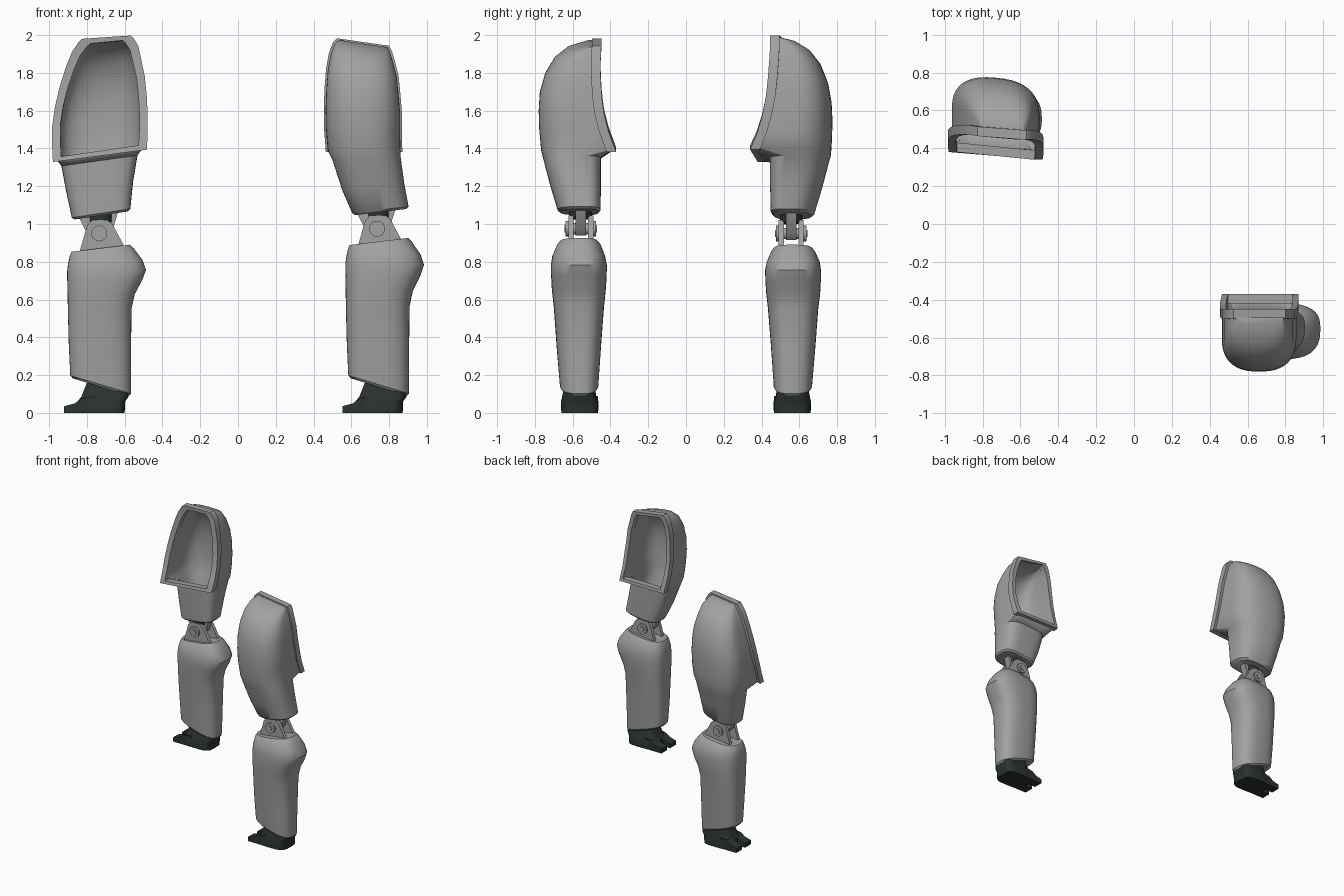
import bpy, bmesh, math

if "Cube" in bpy.data.objects:
    bpy.data.objects.remove(bpy.data.objects["Cube"])


def material(name, c):
    m = bpy.data.materials.new(name)
    m.diffuse_color = (*c, 1)
    m.use_nodes = True
    m.node_tree.nodes["Principled BSDF"].inputs["Base Color"].default_value = m.diffuse_color
    return m


SHELL = material("shell grey", (0.36, 0.36, 0.36))
METAL = material("joint grey", (0.36, 0.36, 0.36))
DARK = material("foot dark green", (0.025, 0.034, 0.027))


def make(name, verts, faces, mat, flip=False, angle=35):
    me = bpy.data.meshes.new(name)
    me.from_pydata(verts, [], [f[::-1] for f in faces] if flip else faces)
    me.materials.append(mat)
    ob = bpy.data.objects.new(name, me)
    bpy.context.collection.objects.link(ob)
    bpy.ops.object.select_all(action='DESELECT')
    ob.select_set(True)
    bpy.context.view_layer.objects.active = ob
    bpy.ops.object.shade_smooth_by_angle(angle=math.radians(angle))
    return ob


N = 48


def loft(name, rings, mat, s=1, n_out=2.5, n_in=2.5, lip=None, yaw=0, dx=0):
    """Stack rounded sections (z, x0, x1, y0, y1, tilt); open the inner side from row lip up."""
    verts, faces = [], []
    for r, (z, x0, x1, y0, y1, tilt) in enumerate(rings):
        hx, xc = (x1 - x0) / 2, (x0 + x1) / 2
        yc = y0 + (y1 - y0) * 0.45
        for i in range(N):
            t = 2 * math.pi * i / N
            c, q = math.cos(t), math.sin(t)
            n = n_out if q >= 0 else (14 if lip is not None and r >= lip else n_in)
            px = math.copysign(abs(c) ** (2 / n), c) * hx
            py = math.copysign(abs(q) ** (2 / n), q) * ((y1 - yc) if q >= 0 else (yc - y0))
            verts.append((xc + px + dx, s * (yc + py + yaw * px), z + tilt * px))
    for r in range(len(rings) - 1):
        for i in range(N):
            if lip is not None and r >= lip and 30 <= i < 42:
                continue
            j = (i + 1) % N
            faces.append((r * N + i, r * N + j, (r + 1) * N + j, (r + 1) * N + i))
    faces.append(tuple(range(N))[::-1])
    faces.append(tuple(range((len(rings) - 1) * N, len(rings) * N)))
    return make(name, verts, faces, mat, s < 0)


def rim(name, rings, lip, s, yaw, off):
    """Raised band around the thigh opening."""
    left, right = [], []
    for z, x0, x1, y0, y1, tilt in rings[lip:]:
        h, xc = (x1 - x0) / 2, (x0 + x1) / 2
        left.append((x0, y0 - yaw * h, z - tilt * h, -1))
        right.append((x1, y0 + yaw * h, z + tilt * h, 1))
    path = left + right[::-1]
    k, zm = len(path), 1.68
    verts, faces = [], []
    for o, zs, dy in ((off, 1.03, -0.015), (off, 1.03, 0.035), (-0.022, 0.945, 0.035), (-0.022, 0.945, -0.015)):
        for x, y, z, side in path:
            verts.append((x + o * side, s * (y + dy), zm + (z - zm) * zs))
    for a in range(4):
        b = (a + 1) % 4
        for i in range(k):
            j = (i + 1) % k
            faces.append((a * k + i, a * k + j, b * k + j, b * k + i))
    make(name, verts, faces, SHELL, s > 0, 30)


def prism(name, pts, y0, y1, mat, s=1, dx=0, dz=0):
    """Extrude an x-z outline between two y values."""
    k = len(pts)
    verts = [(x + dx, s * y, z + dz) for y in (y0, y1) for x, z in pts]
    faces = [(i, (i + 1) % k, k + (i + 1) % k, k + i) for i in range(k)]
    faces += [tuple(range(k))[::-1], tuple(range(k, 2 * k))]
    ob = make(name, verts, faces, mat)
    bm = bmesh.new()
    bm.from_mesh(ob.data)
    bmesh.ops.recalc_face_normals(bm, faces=bm.faces)
    bm.to_mesh(ob.data)
    bm.free()
    return ob


def disc(x, z, r, k=20):
    return [(x + r * math.cos(2 * math.pi * i / k), z + r * math.sin(2 * math.pi * i / k)) for i in range(k)]


# Thigh sections: upright one and the one leaning the other way
THIGH_BACK = [
    (1.045, -0.865, -0.585, 0.465, 0.662, 0.15), (1.057, -0.88, -0.57, 0.453, 0.677, 0.15),
    (1.2, -0.91, -0.555, 0.45, 0.72, 0.15), (1.335, -0.935, -0.532, 0.45, 0.755, 0.14),
    (1.37, -0.958, -0.505, 0.375, 0.765, 0.14), (1.45, -0.962, -0.5, 0.41, 0.77, 0.13),
    (1.55, -0.962, -0.5, 0.44, 0.773, 0.13), (1.65, -0.947, -0.505, 0.458, 0.768, 0.12),
    (1.75, -0.922, -0.515, 0.467, 0.75, 0.12), (1.85, -0.888, -0.535, 0.472, 0.71, 0.11),
    (1.92, -0.857, -0.55, 0.474, 0.655, 0.1), (1.965, -0.822, -0.575, 0.472, 0.58, 0.09),
    (1.98, -0.805, -0.59, 0.47, 0.52, 0.08)]
THIGH_FRONT = [
    (1.063, 0.62, 0.89, 0.465, 0.665, 0.12), (1.075, 0.605, 0.903, 0.453, 0.68, 0.12),
    (1.2, 0.55, 0.88, 0.45, 0.718, 0.1), (1.35, 0.5, 0.86, 0.45, 0.757, 0.06),
    (1.39, 0.475, 0.86, 0.385, 0.767, 0), (1.5, 0.466, 0.858, 0.425, 0.777, -0.03),
    (1.6, 0.464, 0.858, 0.45, 0.78, -0.05), (1.7, 0.468, 0.85, 0.462, 0.774, -0.08),
    (1.8, 0.476, 0.84, 0.467, 0.745, -0.1), (1.88, 0.492, 0.82, 0.467, 0.695, -0.13),
    (1.93, 0.512, 0.805, 0.465, 0.63, -0.15), (1.955, 0.535, 0.79, 0.463, 0.54, -0.15)]
SHIN = [
    (0.137, -0.875, -0.578, 0.475, 0.657, -0.31), (0.15, -0.888, -0.567, 0.464, 0.668, -0.3),
    (0.35, -0.896, -0.566, 0.45, 0.685, -0.1), (0.55, -0.901, -0.564, 0.434, 0.7, 0),
    (0.63, -0.902, -0.546, 0.425, 0.71, 0), (0.7, -0.904, -0.508, 0.42, 0.714, 0),
    (0.755, -0.904, -0.487, 0.419, 0.715, 0.01), (0.8, -0.9, -0.506, 0.428, 0.708, 0.05),
    (0.855, -0.889, -0.552, 0.452, 0.682, 0.1), (0.872, -0.88, -0.572, 0.468, 0.664, 0.12)]


def leg(label, thigh, s, dx, dz, yaw, off):
    # Hollow thigh with raised rim
    body = loft(label + "_thigh_shell", thigh, SHELL, s, 2.5, 3.5, 4, yaw)
    sol = body.modifiers.new("thickness", 'SOLIDIFY')
    sol.thickness, sol.offset = 0.018, -1
    rim(label + "_thigh_rim", thigh, 4, s, yaw, off)

    # Shin with knee bulge
    rings = [(z + dz * max(0, (z - 0.4) / 0.4), *r) for z, *r in SHIN]
    loft(label + "_shin", rings, SHELL, s, 2.7, 2.7, None, 0, dx)

    # Knee: upper tongue, two lower clevis plates, pin and dark collar
    jz = 0.025 if s < 0 else 0
    yc = 0.557
    px, pz = -0.735, 0.95
    prism(label + "_knee_tongue", [(-0.855, 1.06), (-0.80, 0.95), (-0.765, 0.915), (-0.705, 0.915),
          (-0.67, 0.95), (-0.63, 1.08)], yc - 0.028, yc + 0.028, METAL, s, dx, jz)
    for k, side in enumerate((-1, 1)):
        prism(f"{label}_knee_clevis_{k}", [(-0.845, 0.83), (-0.585, 0.85), (-0.665, 1.0), (-0.69, 1.02),
              (-0.775, 1.02), (-0.80, 0.99)], yc + side * 0.038, yc + side * 0.066, METAL, s, dx, jz)
        prism(f"{label}_knee_washer_{k}", disc(px, pz, 0.042), yc + side * 0.066, yc + side * 0.08,
              METAL, s, dx, jz)
        prism(f"{label}_knee_bolt_{k}", disc(px, pz, 0.022, 6), yc + side * 0.08, yc + side * 0.086,
              METAL, s, dx, jz)
    prism(label + "_knee_pin", disc(px, pz, 0.03), yc - 0.07, yc + 0.07, METAL, s, dx, jz)
    loft(label + "_knee_collar", [(1.005 + jz, -0.79, -0.665, 0.497, 0.617, 0.12),
         (1.075 + jz, -0.79, -0.665, 0.497, 0.617, 0.12)], DARK, s, 2, 2, None, 0, dx)

    # Ankle block and split toes
    loft(label + "_ankle", [(0, -0.85, -0.6, 0.465, 0.66, 0), (0.06, -0.85, -0.598, 0.463, 0.662, 0),
         (0.085, -0.83, -0.58, 0.475, 0.655, 0), (0.16, -0.8, -0.578, 0.485, 0.645, 0)],
         DARK, s, 4, 4, None, 0, dx)
    for k, (a, b) in enumerate(((0.467, 0.543), (0.58, 0.657))):
        prism(f"{label}_toe_{k}", [(-0.92, 0), (-0.76, 0), (-0.76, 0.09), (-0.83, 0.075), (-0.865, 0.05),
              (-0.92, 0.035)], a, b, DARK, s, dx)


leg("back_leg", THIGH_BACK, 1, 0, 0, -0.09, 0.022)
leg("front_leg", THIGH_FRONT, -1, 1.472, 0.03, 0, 0.01)
